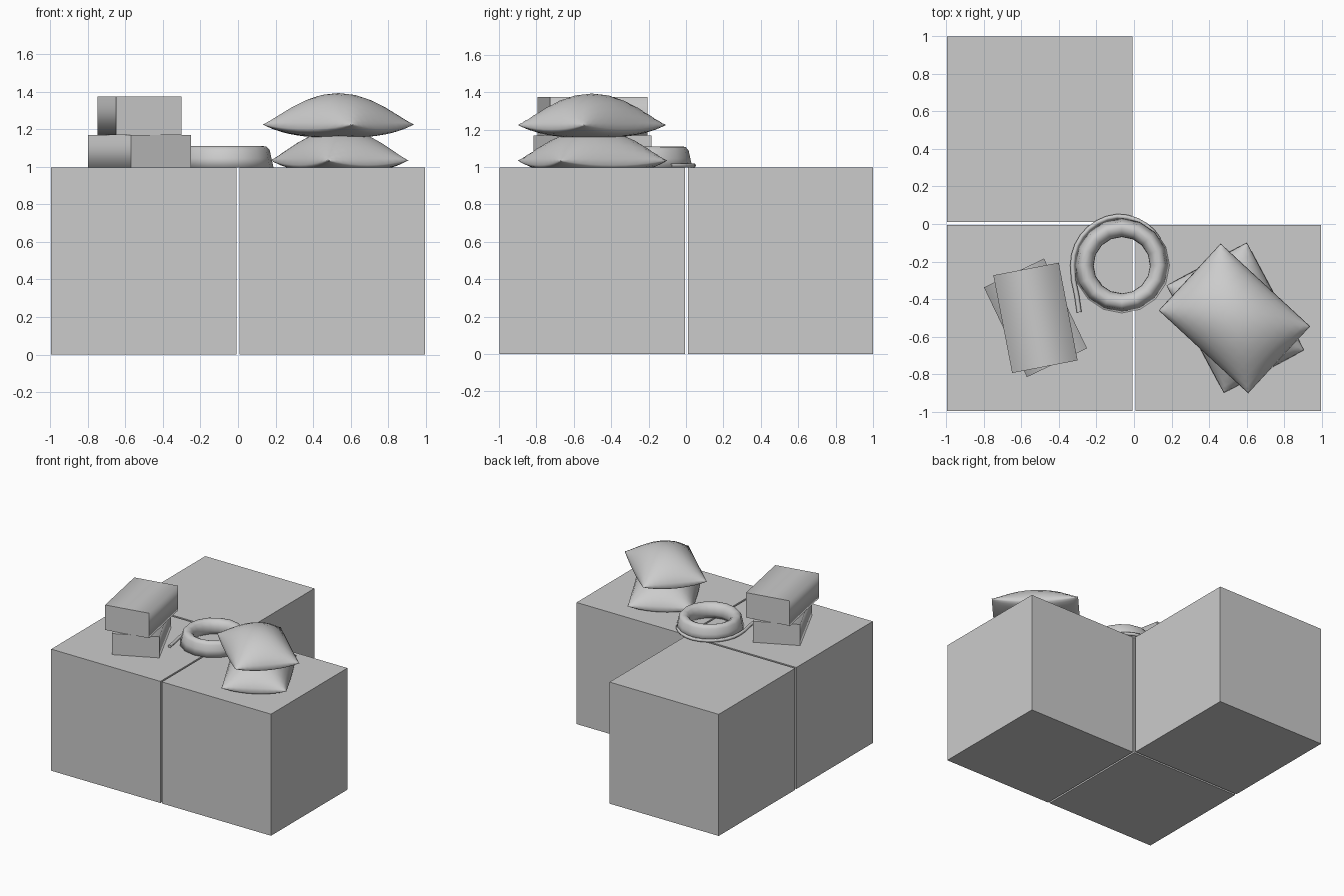
import bpy, bmesh, math

if "Cube" in bpy.data.objects:
    bpy.data.objects.remove(bpy.data.objects["Cube"])


def make_object(name, bm, loc=(0, 0, 0), rot=0.0):
    bmesh.ops.recalc_face_normals(bm, faces=bm.faces)
    me = bpy.data.meshes.new(name)
    bm.to_mesh(me)
    bm.free()
    ob = bpy.data.objects.new(name, me)
    ob.location = loc
    ob.rotation_euler.z = math.radians(rot)
    bpy.context.collection.objects.link(ob)
    return ob


def block(name, size, loc, rot=0.0):
    bm = bmesh.new()
    bmesh.ops.create_cube(bm, size=1)
    bmesh.ops.scale(bm, vec=size, verts=bm.verts)
    return make_object(name, bm, loc, rot)


def smooth(ob):
    for p in ob.data.polygons:
        p.use_smooth = True


TOP = 0.997

# three large crates in an L
for name, x, y in (("crate_front_left", -0.502, -0.501),
                   ("crate_front_right", 0.502, -0.501),
                   ("crate_back_left", -0.502, 0.505)):
    block(name, (0.99, 0.99, TOP), (x, y, TOP / 2))

# two stacked parcels, softly shaded along their long sides
for name, z0, z1, rot in (("lower_parcel", TOP - 0.03, 1.17, 25.6),
                          ("upper_parcel", 1.17, 1.375, 10.9)):
    ob = block(name, (0.355, 0.53, z1 - z0), (-0.525, -0.5, (z0 + z1) / 2), rot)
    for p in ob.data.polygons:
        p.use_smooth = abs(p.normal.y) < 0.5


# stuffed sacks: two bulged sheets joined at a pinched seam
def sack(name, loc, rot, n=14):
    bm = bmesh.new()
    for depth in (0.172, -0.068):
        rows = []
        for i in range(n + 1):
            u = math.sin(math.pi * (i / n - 0.5))
            row = []
            for j in range(n + 1):
                v = math.sin(math.pi * (j / n - 0.5))
                f = max(0.0, (1 - u * u) * (1 - v * v)) ** 0.55
                corner = (u * v) ** 2
                edge = max(u * u, v * v)
                seam = -0.02 * edge * (1 - corner) + 0.005 * corner
                row.append(bm.verts.new((u * 0.325, v * 0.243, seam + depth * f)))
            rows.append(row)
        for i in range(n):
            for j in range(n):
                bm.faces.new((rows[i][j], rows[i + 1][j],
                              rows[i + 1][j + 1], rows[i][j + 1]))
    bmesh.ops.remove_doubles(bm, verts=bm.verts, dist=0.0005)
    smooth(make_object(name, bm, loc, rot))


sack("lower_sack", (0.54, -0.5, 1.03), -61.9)
sack("upper_sack", (0.535, -0.503, 1.221), -42.8)

# coiled ring: closed profile revolved around z
CX, CY = -0.065, -0.22
profile = [(0.165, 0), (0.15, 0.03), (0.152, 0.07), (0.17, 0.102), (0.195, 0.114),
           (0.218, 0.11), (0.234, 0.092), (0.243, 0.05), (0.254, 0.0)]
SEG = 16
bm = bmesh.new()
rings = []
for s in range(SEG):
    a = 2 * math.pi * s / SEG
    rings.append([bm.verts.new((r * math.cos(a), r * math.sin(a), z)) for r, z in profile])
for s in range(SEG):
    a, b = rings[s], rings[(s + 1) % SEG]
    for k in range(len(profile)):
        m = (k + 1) % len(profile)
        bm.faces.new((a[k], b[k], b[m], a[m]))
smooth(make_object("coil_ring", bm, (CX, CY, TOP)))

# loose end lying around the back of the coil
path = []
for k in range(13):
    a = math.radians(35 + 145 * k / 12)
    r = 0.24 + 0.022 * min(1, k / 5)
    path.append((CX + r * math.cos(a), CY + r * math.sin(a), TOP + 0.011))
path += [(-0.322, -0.3, TOP + 0.011), (-0.305, -0.38, TOP + 0.011), (-0.292, -0.47, TOP + 0.011)]
cu = bpy.data.curves.new("coil_loose_end", "CURVE")
cu.dimensions = "3D"
cu.bevel_depth = 0.013
cu.bevel_resolution = 1
cu.use_fill_caps = True
sp = cu.splines.new("POLY")
sp.points.add(len(path) - 1)
for p, co in zip(sp.points, path):
    p.co = (*co, 1)
bpy.context.collection.objects.link(bpy.data.objects.new("coil_loose_end", cu))
